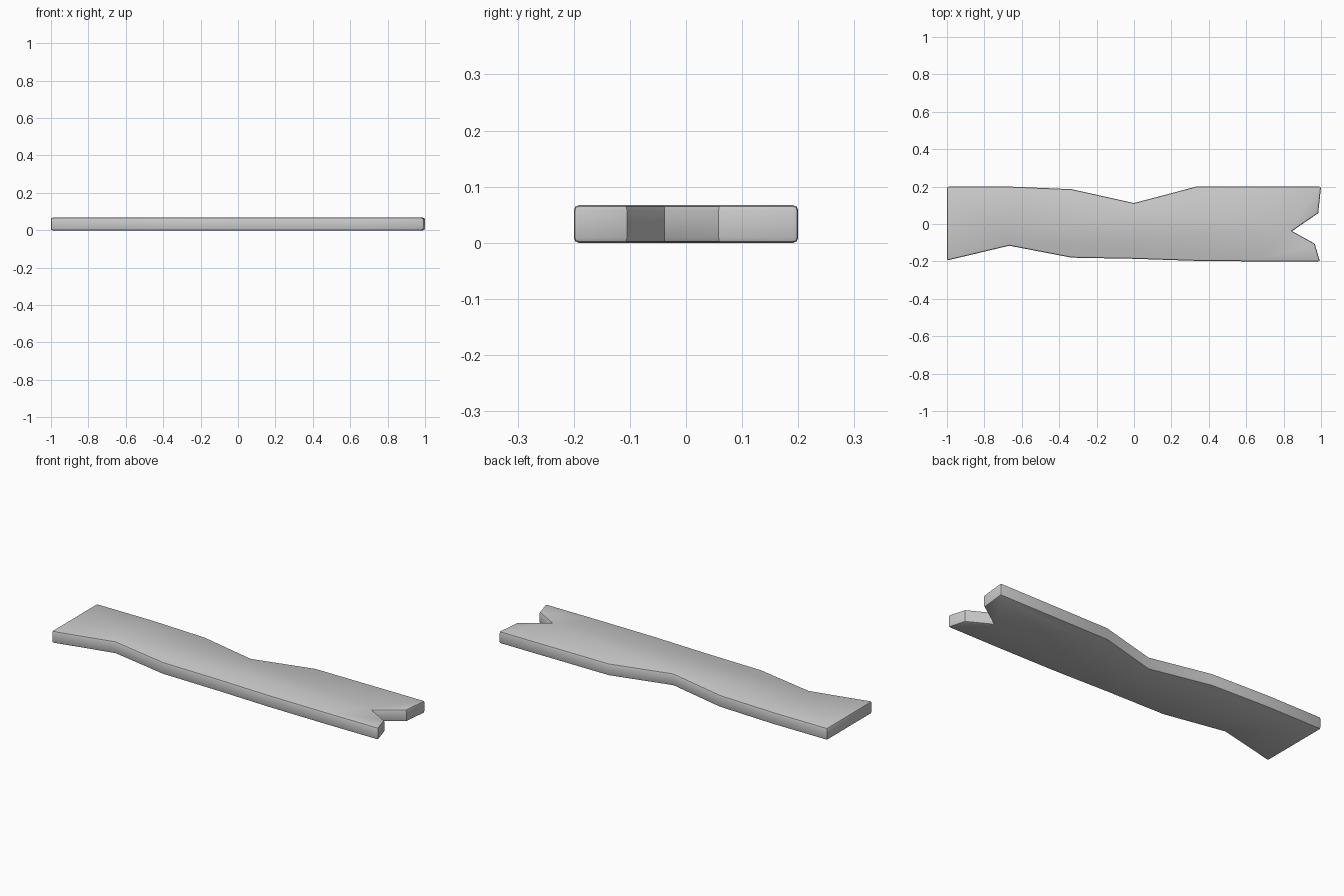
import bpy, bmesh, math

if "Cube" in bpy.data.objects:
    bpy.data.objects.remove(bpy.data.objects["Cube"])

THICK = 0.067

# Outline of the worn plank, counter-clockwise from the front left corner
outline = [
    (-1.0, -0.195), (-0.667, -0.116), (-0.333, -0.18), (0.0, -0.186),
    (0.333, -0.197), (0.667, -0.2), (0.994, -0.2),
    (0.966, -0.105), (0.845, -0.038), (0.985, 0.058),   # split end
    (1.0, 0.2), (0.667, 0.2), (0.333, 0.2), (0.0, 0.112),
    (-0.333, 0.186), (-0.667, 0.2), (-1.0, 0.2),
]

# Extrude the outline to the board thickness
bm = bmesh.new()
base = bm.faces.new([bm.verts.new((x, y, 0)) for x, y in outline])
ext = bmesh.ops.extrude_face_region(bm, geom=[base], use_keep_orig=True)
top = [v for v in ext["geom"] if isinstance(v, bmesh.types.BMVert)]
bmesh.ops.translate(bm, verts=top, vec=(0, 0, THICK))
bmesh.ops.recalc_face_normals(bm, faces=bm.faces)

# Soften rims and the four outer corners, leaving the bends and the split crisp
corners = {outline[0], outline[6], outline[10], outline[16]}


def is_soft(e):
    a, b = e.verts
    if abs(a.co.z - b.co.z) < 1e-6:
        return True
    return any(math.hypot(a.co.x - x, a.co.y - y) < 1e-4 for x, y in corners)


bmesh.ops.bevel(bm, geom=[e for e in bm.edges if is_soft(e)], offset=0.009,
                offset_type='OFFSET', segments=2, profile=0.5, affect='EDGES')
mesh = bpy.data.meshes.new("plank")
bm.to_mesh(mesh)
bm.free()
plank = bpy.data.objects.new("plank", mesh)
bpy.context.collection.objects.link(plank)

# Smooth the rounded rims only
bpy.context.view_layer.objects.active = plank
plank.select_set(True)
bpy.ops.object.shade_smooth_by_angle(angle=math.radians(30))
